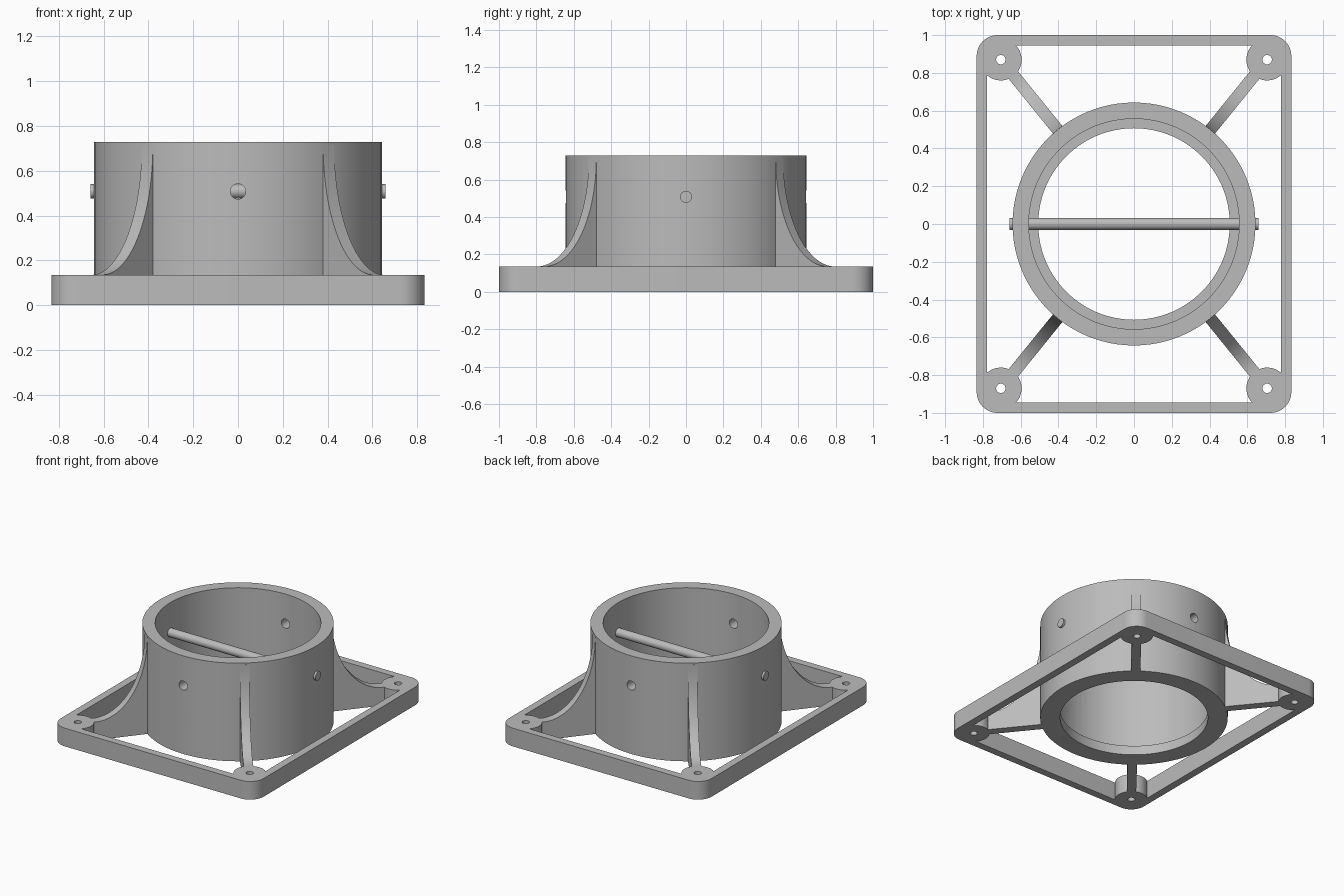
import bpy, bmesh, math
from mathutils import Matrix, Vector

if "Cube" in bpy.data.objects:
    bpy.data.objects.remove(bpy.data.objects["Cube"])

grey = bpy.data.materials.new("plain grey")
grey.diffuse_color = (0.5, 0.5, 0.5, 1)
grey.use_nodes = True
grey.node_tree.nodes["Principled BSDF"].inputs["Base Color"].default_value = grey.diffuse_color

BASE_H = 0.135
TUBE_R, TUBE_H = 0.643, 0.728
BOSS_X, BOSS_Y, BOSS_R = 0.705, 0.87, 0.11
PIN_Z = 0.508


def add(name, mesh):
    ob = bpy.data.objects.new(name, mesh)
    bpy.context.collection.objects.link(ob)
    mesh.materials.clear()
    mesh.materials.append(grey)
    return ob


def smooth(ob):
    bpy.ops.object.select_all(action='DESELECT')
    ob.select_set(True)
    bpy.context.view_layer.objects.active = ob
    bpy.ops.object.shade_smooth_by_angle(angle=math.radians(30))


def arc(cx, cy, r, a0, a1, n):
    return [(cx + r * math.cos(a0 + (a1 - a0) * i / n),
             cy + r * math.sin(a0 + (a1 - a0) * i / n)) for i in range(n + 1)]


def cylinder(name, r, length, matrix, n=32):
    bm = bmesh.new()
    bmesh.ops.create_cone(bm, cap_ends=True, segments=n, radius1=r, radius2=r,
                          depth=length, matrix=matrix)
    me = bpy.data.meshes.new(name)
    bm.to_mesh(me)
    bm.free()
    return add(name, me)


def plate(name, loops, height):
    """Filled outline with holes, extruded from the ground up."""
    cu = bpy.data.curves.new(name, 'CURVE')
    cu.dimensions = '2D'
    cu.fill_mode = 'BOTH'
    cu.extrude = height / 2
    for pts in loops:
        sp = cu.splines.new('POLY')
        sp.points.add(len(pts) - 1)
        for p, (x, y) in zip(sp.points, pts):
            p.co = (x, y, 0, 1)
        sp.use_cyclic_u = True
    tmp = bpy.data.objects.new(name + " outline", cu)
    bpy.context.collection.objects.link(tmp)
    bpy.context.view_layer.update()
    me = bpy.data.meshes.new_from_object(
        tmp.evaluated_get(bpy.context.evaluated_depsgraph_get()))
    bpy.data.objects.remove(tmp)
    bm = bmesh.new()
    bm.from_mesh(me)
    bmesh.ops.remove_doubles(bm, verts=bm.verts, dist=1e-5)
    bmesh.ops.translate(bm, verts=bm.verts, vec=(0, 0, height / 2))
    bmesh.ops.recalc_face_normals(bm, faces=bm.faces)
    bm.to_mesh(me)
    bm.free()
    return add(name, me)


# Rectangular base frame with rounded corners, corner bosses and screw holes
HX, HY, CR = 0.833, 1.0, 0.11
IX, IY = 0.777, 0.945
outer, inner, holes = [], [], []
dx, dy = IX - BOSS_X, IY - BOSS_Y
a_side = math.atan2(-math.sqrt(BOSS_R ** 2 - dx ** 2), dx)
a_end = math.atan2(dy, -math.sqrt(BOSS_R ** 2 - dy ** 2)) - 2 * math.pi
for sx, sy in ((1, 1), (-1, 1), (-1, -1), (1, -1)):
    corner = arc(HX - CR, HY - CR, CR, 0, math.pi / 2, 12)
    notch = arc(BOSS_X, BOSS_Y, BOSS_R, a_side, a_end, 24)
    step = 1 if sx * sy > 0 else -1
    outer += [(sx * x, sy * y) for x, y in corner[::step]]
    inner += [(sx * x, sy * y) for x, y in notch[::step]]
    holes.append(arc(sx * BOSS_X, sy * BOSS_Y, 0.025, 0, 2 * math.pi, 24)[:-1])
smooth(plate("base_frame", [outer, inner] + holes, BASE_H))

# Round collar with an inner ledge at the bottom, turned from a profile
profile = [(0.507, 0), (TUBE_R, 0), (TUBE_R, TUBE_H), (0.557, TUBE_H),
           (0.557, 0.07), (0.507, 0.07)]
bm = bmesh.new()
N = 96
rings = [[bm.verts.new((r * math.cos(2 * math.pi * i / N),
                        r * math.sin(2 * math.pi * i / N), z)) for r, z in profile]
         for i in range(N)]
for i in range(N):
    a, b = rings[i], rings[(i + 1) % N]
    for j in range(len(profile)):
        k = (j + 1) % len(profile)
        bm.faces.new((a[j], b[j], b[k], a[k]))
bmesh.ops.recalc_face_normals(bm, faces=bm.faces)
me = bpy.data.meshes.new("collar")
bm.to_mesh(me)
bm.free()
collar = add("collar", me)

# Front and back pin holes through the collar wall
cutter = cylinder("pin_hole_cutter", 0.034, 1.6,
                  Matrix.Translation((0, 0, PIN_Z)) @ Matrix.Rotation(math.pi / 2, 4, 'X'))
mod = collar.modifiers.new("pin holes", 'BOOLEAN')
mod.operation = 'DIFFERENCE'
mod.solver = 'EXACT'
mod.object = cutter
bpy.context.view_layer.objects.active = collar
bpy.ops.object.modifier_apply(modifier=mod.name)
bpy.data.objects.remove(cutter)
smooth(collar)

# Cross pin running side to side
smooth(cylinder("cross_pin", 0.032, 1.316,
                Matrix.Translation((0, 0, PIN_Z)) @ Matrix.Rotation(math.pi / 2, 4, 'Y')))

# Four curved ribs from the collar to the bosses
R_END, Z_TOP, W = 1.0, 0.715, 0.064
side = [(0.62, 0), (R_END + 0.02, 0), (R_END + 0.02, BASE_H)]
side += [(R_END - (R_END - TUBE_R) * math.sin(t), Z_TOP - (Z_TOP - BASE_H) * math.cos(t))
         for t in (math.pi / 2 * i / 20 for i in range(21))]
side.append((0.62, Z_TOP))
for sx, sy, label in ((1, -1, "front_right"), (-1, -1, "front_left"),
                      (1, 1, "back_right"), (-1, 1, "back_left")):
    bm = bmesh.new()
    face = bm.faces.new([bm.verts.new((r, -W / 2, z)) for r, z in side])
    ext = bmesh.ops.extrude_face_region(bm, geom=[face])
    bmesh.ops.translate(bm, vec=Vector((0, W, 0)),
                        verts=[g for g in ext["geom"] if isinstance(g, bmesh.types.BMVert)])
    bmesh.ops.rotate(bm, verts=bm.verts, cent=(0, 0, 0),
                     matrix=Matrix.Rotation(math.atan2(sy * BOSS_Y, sx * BOSS_X), 3, 'Z'))
    bmesh.ops.recalc_face_normals(bm, faces=bm.faces)
    me = bpy.data.meshes.new("rib_" + label)
    bm.to_mesh(me)
    bm.free()
    smooth(add("rib_" + label, me))
